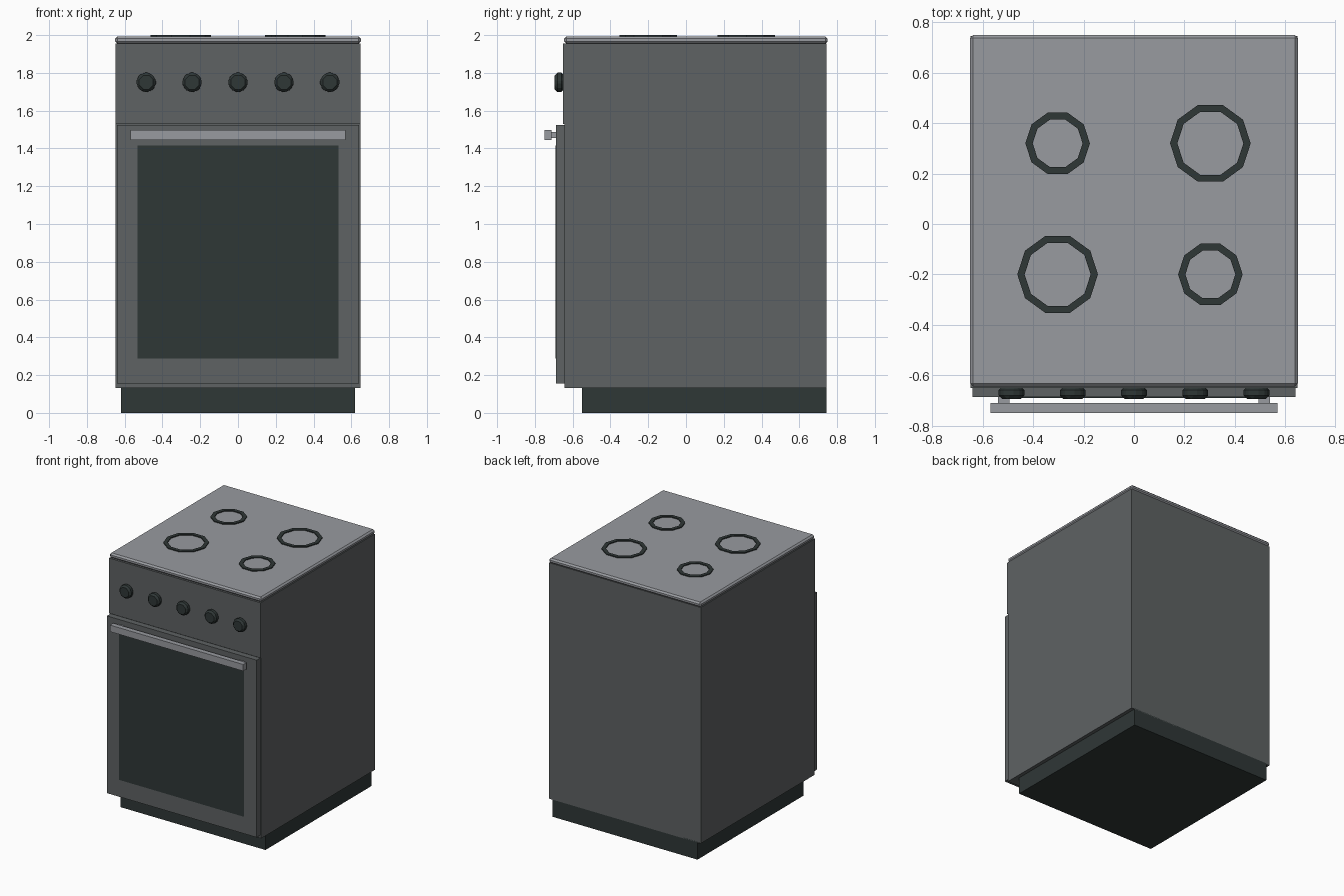
import bpy, bmesh, math
from mathutils import Matrix

if "Cube" in bpy.data.objects:
    bpy.data.objects.remove(bpy.data.objects["Cube"])


def material(name, rgb):
    m = bpy.data.materials.new(name)
    m.diffuse_color = (*rgb, 1)
    m.use_nodes = True
    m.node_tree.nodes["Principled BSDF"].inputs["Base Color"].default_value = m.diffuse_color
    return m


GREY = material("dark grey enamel", (0.112, 0.122, 0.125))
STEEL = material("light steel", (0.315, 0.325, 0.35))
BLACK = material("black glass", (0.028, 0.038, 0.037))


def finish(name, bm, mat, bevel=0):
    bmesh.ops.recalc_face_normals(bm, faces=bm.faces[:])
    mesh = bpy.data.meshes.new(name)
    bm.to_mesh(mesh)
    bm.free()
    mesh.materials.append(mat)
    obj = bpy.data.objects.new(name, mesh)
    bpy.context.collection.objects.link(obj)
    if bevel:
        mod = obj.modifiers.new("bevel", "BEVEL")
        mod.width = bevel
        mod.segments = 1
    return obj


def box(name, x, y, z, mat, bevel=0):
    """Box from (min, max) pairs."""
    bm = bmesh.new()
    bmesh.ops.create_cube(bm, size=1)
    for v in bm.verts:
        v.co = [(a + b) / 2 + c * (b - a) for (a, b), c in zip((x, y, z), v.co)]
    return finish(name, bm, mat, bevel)


def ring(name, cx, cy, outer, inner, z0, z1, sides=10):
    """Flat ten-sided hob ring."""
    bm = bmesh.new()
    profile = ((outer, z0), (outer, z1), (inner, z1), (inner, z0))
    loops = []
    for i in range(sides):
        a = math.tau * i / sides
        loops.append([bm.verts.new((cx + r * math.cos(a), cy + r * math.sin(a), z))
                      for r, z in profile])
    for i in range(sides):
        p, q = loops[i], loops[(i + 1) % sides]
        for j in range(4):
            k = (j + 1) % 4
            bm.faces.new((p[j], q[j], q[k], p[k]))
    return finish(name, bm, BLACK)


def knob(name, x, z):
    """Faceted knob with chamfered rim, facing -y."""
    bm = bmesh.new()
    turn = Matrix.Rotation(math.pi / 2, 4, 'X') @ Matrix.Rotation(math.pi / 8, 4, 'Z')
    bmesh.ops.create_cone(bm, cap_ends=True, segments=8, radius1=0.055, radius2=0.055,
                          depth=0.05, matrix=Matrix.Translation((x, -0.67, z)) @ turn)
    return finish(name, bm, BLACK, 0.014)


# Carcass
box("plinth", (-0.62, 0.62), (-0.55, 0.745), (0, 0.14), BLACK)
box("body", (-0.648, 0.648), (-0.642, 0.745), (0.132, 1.956), GREY)
box("control_panel", (-0.648, 0.648), (-0.65, -0.64), (1.53, 1.956), GREY)
box("cooktop", (-0.65, 0.65), (-0.645, 0.75), (1.955, 1.993), STEEL, 0.012)

# Oven door, window and handle
box("oven_door", (-0.64, 0.64), (-0.687, -0.642), (0.155, 1.525), GREY)
box("oven_window", (-0.533, 0.533), (-0.69, -0.685), (0.287, 1.415), BLACK)
box("door_handle", (-0.57, 0.57), (-0.75, -0.711), (1.446, 1.497), STEEL)
for side, s in (("left", -1), ("right", 1)):
    box(side + "_handle_post", (s * 0.517 - 0.022, s * 0.517 + 0.022),
        (-0.715, -0.685), (1.455, 1.488), STEEL)

# Knobs
for i in range(5):
    knob("knob_%d" % (i + 1), (i - 2) * 0.243, 1.75)

# Hob rings: large and small on the diagonals
for name, x, y, r in (("back_left_ring", -0.303, 0.32, 0.128),
                      ("back_right_ring", 0.303, 0.32, 0.16),
                      ("front_left_ring", -0.303, -0.2, 0.16),
                      ("front_right_ring", 0.303, -0.2, 0.128)):
    ring(name, x, y, r, r - 0.029, 1.99, 2.0)
